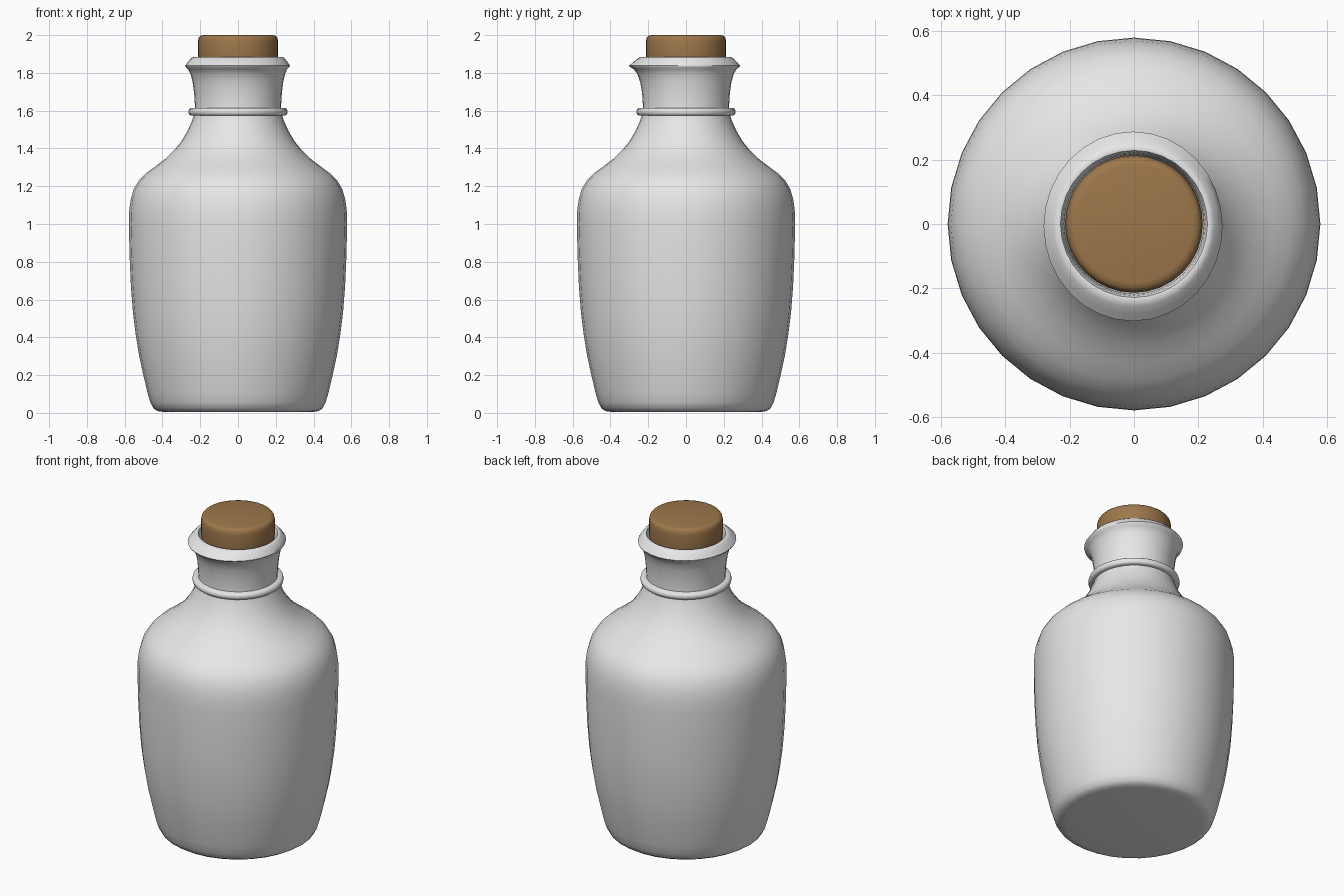
import bpy, bmesh, math

if "Cube" in bpy.data.objects:
    bpy.data.objects.remove(bpy.data.objects["Cube"])

SIDES = 32

def material(name, rgb):
    m = bpy.data.materials.new(name)
    m.diffuse_color = (*rgb, 1)
    m.use_nodes = True
    m.node_tree.nodes["Principled BSDF"].inputs["Base Color"].default_value = m.diffuse_color
    return m

glaze = material("pale grey glaze", (0.8, 0.8, 0.8))
cork_brown = material("cork brown", (0.34, 0.185, 0.07))

def lathe(name, profile, mat, closed=False, warp=None, angle=40):
    """Spin (radius, z) points round z; radius 0 makes a pole."""
    bm = bmesh.new()
    rings = []
    for r, z in profile:
        if r == 0:
            rings.append([bm.verts.new((0, 0, z))] * SIDES)
            continue
        ring = []
        for i in range(SIDES):
            a = 2 * math.pi * i / SIDES
            x, y = r * math.cos(a), r * math.sin(a)
            if warp:
                x, y = warp(r, z, x, y)
            ring.append(bm.verts.new((x, y, z)))
        rings.append(ring)
    pairs = list(zip(rings, rings[1:]))
    if closed:
        pairs.append((rings[-1], rings[0]))
    for lo, hi in pairs:
        for i in range(SIDES):
            j = (i + 1) % SIDES
            quad = list(dict.fromkeys((lo[i], lo[j], hi[j], hi[i])))
            bm.faces.new(quad)
    bmesh.ops.recalc_face_normals(bm, faces=bm.faces)
    me = bpy.data.meshes.new(name)
    bm.to_mesh(me)
    bm.free()
    ob = bpy.data.objects.new(name, me)
    bpy.context.collection.objects.link(ob)
    me.materials.append(mat)
    bpy.ops.object.select_all(action='DESELECT')
    ob.select_set(True)
    bpy.context.view_layer.objects.active = ob
    bpy.ops.object.shade_smooth_by_angle(angle=math.radians(angle))
    return ob

# The hand-thrown lip is a little wider front to back and off centre
def lip_warp(r, z, x, y):
    t = min(1, max(0, (r - 0.235) / 0.05)) if z > 1.7 else 0
    return x * (1 - 0.01 * t) - 0.003 * t, y * (1 + 0.055 * t) - 0.008 * t

# Bottle: base, belly, shoulder, neck, flared lip and hollow mouth
lathe("bottle", [
    (0, 0.005), (0.39, 0.005), (0.425, 0.009), (0.448, 0.024), (0.464, 0.055), (0.48, 0.11),
    (0.501, 0.2), (0.523, 0.3), (0.541, 0.41), (0.556, 0.53), (0.567, 0.67),
    (0.574, 0.83), (0.578, 1.0), (0.576, 1.07), (0.568, 1.13), (0.552, 1.185),
    (0.525, 1.23), (0.485, 1.27), (0.435, 1.307), (0.385, 1.345), (0.338, 1.39),
    (0.298, 1.44), (0.266, 1.495), (0.242, 1.55), (0.229, 1.59), (0.228, 1.625),
    (0.232, 1.69), (0.24, 1.75), (0.251, 1.795), (0.264, 1.82), (0.278, 1.832),
    (0.28, 1.838), (0.265, 1.858), (0.25, 1.876), (0.238, 1.884), (0.228, 1.882),
    (0.222, 1.868), (0.217, 1.83), (0.213, 1.75), (0.205, 1.6), (0, 1.6)],
    glaze, warp=lip_warp, angle=50)

# Raised ring round the neck
lathe("neck_ring", [
    (0.215, 1.574), (0.25, 1.574), (0.259, 1.58), (0.263, 1.594),
    (0.259, 1.608), (0.25, 1.614), (0.215, 1.614)],
    glaze, closed=True, angle=60)

# Stopper
lathe("cork_stopper", [
    (0, 1.65), (0.195, 1.65), (0.208, 1.82), (0.213, 1.9), (0.213, 1.965),
    (0.209, 1.985), (0.2, 1.996), (0.183, 2.0), (0, 2.0)],
    cork_brown)
